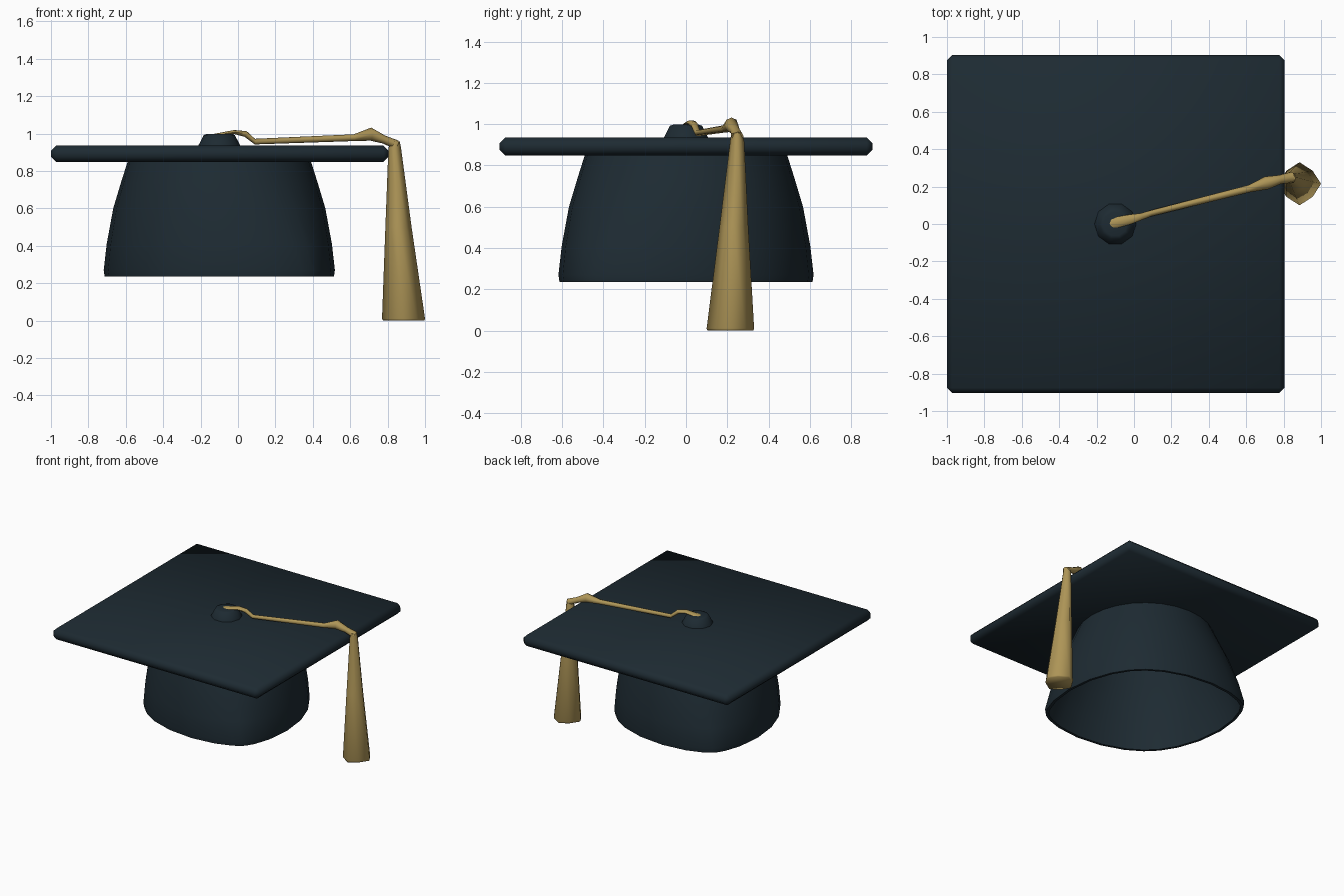
import bpy, bmesh, math
from mathutils import Vector

if "Cube" in bpy.data.objects:
    bpy.data.objects.remove(bpy.data.objects["Cube"])


def material(name, color):
    m = bpy.data.materials.new(name)
    m.diffuse_color = (*color, 1)
    m.use_nodes = True
    m.node_tree.nodes["Principled BSDF"].inputs["Base Color"].default_value = m.diffuse_color
    return m


NAVY = material("dark slate cloth", (0.0125, 0.0235, 0.032))
GOLD = material("gold thread", (0.42, 0.30, 0.095))


def finish(name, bm, mat, angle):
    bmesh.ops.recalc_face_normals(bm, faces=bm.faces)
    me = bpy.data.meshes.new(name)
    bm.to_mesh(me)
    bm.free()
    me.materials.append(mat)
    ob = bpy.data.objects.new(name, me)
    bpy.context.collection.objects.link(ob)
    bpy.ops.object.select_all(action='DESELECT')
    bpy.context.view_layer.objects.active = ob
    ob.select_set(True)
    bpy.ops.object.shade_smooth_by_angle(angle=math.radians(angle))
    return ob


def loft(name, rings, mat, angle=40, caps=True):
    """Skin a list of rings, each a list of points."""
    bm = bmesh.new()
    vs = [[bm.verts.new(p) for p in r] for r in rings]
    n = len(vs[0])
    for a, b in zip(vs, vs[1:]):
        for i in range(n):
            j = (i + 1) % n
            bm.faces.new((a[i], a[j], b[j], b[i]))
    if caps:
        bm.faces.new(vs[0])
        bm.faces.new(vs[-1])
    return finish(name, bm, mat, angle)


def ring(x, y, z, r, n, odd=1.0):
    """Regular ring; every other point is scaled by odd."""
    pts = []
    for i in range(n):
        a, s = math.tau * i / n, r * (odd if i % 2 else 1)
        pts.append((x + s * math.cos(a), y + s * math.sin(a), z))
    return pts


def cap_ring(r, z, n=28):
    """Round near the board, stretched along one diagonal at the rim."""
    t = min(1, max(0, (0.9 - z) / 0.6))
    c2, c4 = -0.1 * t * r, -0.033 * t * r
    c0 = r - c4
    pts = []
    for i in range(n):
        a = math.tau * i / n
        h = c0 + c2 * math.sin(2 * a) + c4 * math.cos(4 * a)
        d = 2 * c2 * math.cos(2 * a) - 4 * c4 * math.sin(4 * a)
        pts.append((-0.1 + h * math.cos(a) - d * math.sin(a),
                    h * math.sin(a) + d * math.cos(a), z))
    return pts


# Square board with chamfered edges
bm = bmesh.new()
bmesh.ops.create_cube(bm, size=1)
for v in bm.verts:
    v.co = Vector((v.co.x * 1.805 - 0.0975, v.co.y * 1.805, v.co.z * 0.086 + 0.892))
bmesh.ops.bevel(bm, geom=bm.edges[:], offset=0.027, segments=1, affect='EDGES')
finish("board", bm, NAVY, 60)

# Hollow skull cap, open at the bottom: outer wall, rim, inner wall
profile = [(0.487, 0.86), (0.525, 0.74), (0.567, 0.6), (0.602, 0.41),
           (0.618, 0.27), (0.613, 0.235), (0.593, 0.235), (0.593, 0.27),
           (0.58, 0.41), (0.545, 0.6), (0.503, 0.74), (0.465, 0.855)]
loft("skull_cap", [cap_ring(r, z) for r, z in profile], NAVY, 40, caps=False)

# Button on top
loft("button", [ring(-0.1, 0, z, r, 10) for r, z in
                [(0.115, 0.925), (0.11, 0.94), (0.083, 0.992), (0.065, 0.998)]],
     NAVY, 60)

# Cord: centre, half width, half height
cord = [((-0.13, 0.0, 0.99), 0.03, 0.008), ((-0.02, 0.025, 1.008), 0.026, 0.011),
        ((0.04, 0.04, 0.998), 0.018, 0.016), ((0.09, 0.057, 0.957), 0.016, 0.015),
        ((0.62, 0.19, 0.978), 0.02, 0.018), ((0.71, 0.22, 0.997), 0.035, 0.035),
        ((0.78, 0.238, 0.968), 0.024, 0.022), ((0.85, 0.25, 0.94), 0.03, 0.024)]
pts = [Vector(c[0]) for c in cord]
rings = []
for i, (p, w, h) in enumerate(cord):
    d = (pts[min(i + 1, len(pts) - 1)] - pts[max(i - 1, 0)]).normalized()
    side = d.cross(Vector((0, 0, 1))).normalized()
    up = side.cross(d)
    rings.append([pts[i] + side * w * math.cos(a) + up * h * math.sin(a)
                  for a in (math.tau * k / 8 for k in range(8))])
loft("cord", rings, GOLD, 60)

# Hanging tassel, flaring down to the ground
tassel = [(0.84, 0.245, 0.958, 0.025), (0.838, 0.248, 0.92, 0.034),
          (0.858, 0.232, 0.5, 0.07), (0.885, 0.215, 0.01, 0.115),
          (0.885, 0.215, 0.0, 0.11)]
loft("tassel", [ring(x, y, z, r, 8, 0.86) for x, y, z, r in tassel], GOLD, 70)
